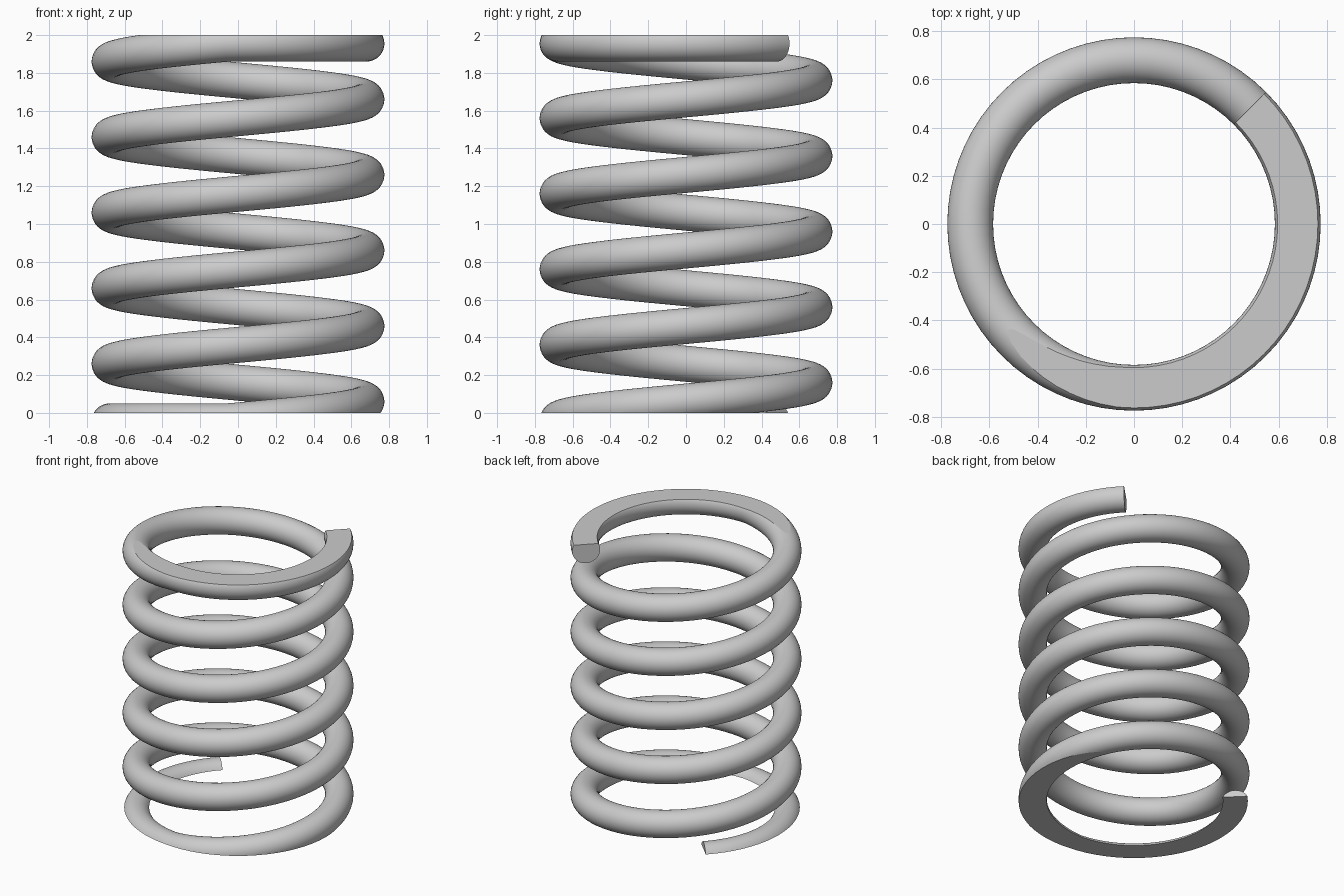
import bpy, bmesh
from math import sin, cos, radians, pi, hypot
from mathutils import Vector

if "Cube" in bpy.data.objects:
    bpy.data.objects.remove(bpy.data.objects["Cube"])

COIL_R, WIRE_R = 0.68, 0.095       # coil centreline radius, wire radius
PITCH, SIDES, STEP = 0.40, 40, 5   # rise per turn, wire sides, degrees per ring
START, END = -225, 1845            # wire ends in degrees
Z_LOW, Z_HIGH = -0.045, 1.955      # centreline heights of the closed end coils
HEIGHT = 2.0


def wire_height(deg):
    return min(max(0.06 + PITCH * deg / 360, Z_LOW), Z_HIGH)


def ring(bm, deg):
    """Circle of wire perpendicular to the coil path."""
    a = radians(deg)
    radial = Vector((cos(a), sin(a), 0))
    slope = (wire_height(deg + STEP) - wire_height(deg - STEP)) / radians(2 * STEP)
    tangent = Vector((-sin(a) * COIL_R, cos(a) * COIL_R, slope)).normalized()
    up = radial.cross(tangent)
    centre = radial * COIL_R + Vector((0, 0, wire_height(deg)))
    return [bm.verts.new(centre + WIRE_R * (radial * cos(t) + up * sin(t)))
            for t in (2 * pi * i / SIDES for i in range(SIDES))]


# Sweep the wire along the coil
bm = bmesh.new()
rings = [ring(bm, d) for d in range(START, END + 1, STEP)]
for a, b in zip(rings, rings[1:]):
    for i in range(SIDES):
        j = (i + 1) % SIDES
        bm.faces.new((a[i], a[j], b[j], b[i]))
bm.faces.new(rings[0])
bm.faces.new(rings[-1])

# Grind both ends flat
for z, n in ((0, -1), (HEIGHT, 1)):
    cut = bmesh.ops.bisect_plane(bm, geom=bm.verts[:] + bm.edges[:] + bm.faces[:],
                                 plane_co=(0, 0, z), plane_no=(0, 0, n),
                                 clear_outer=True)
    edges = [e for e in cut["geom_cut"]
             if isinstance(e, bmesh.types.BMEdge) and e.is_boundary]
    for e in edges:
        e.smooth = False
    filled = bmesh.ops.edgeloop_fill(bm, edges=edges)["faces"]
    bmesh.ops.triangulate(bm, faces=filled)
bmesh.ops.recalc_face_normals(bm, faces=bm.faces[:])

mesh = bpy.data.meshes.new("coil_spring")
bm.to_mesh(mesh)
bm.free()
spring = bpy.data.objects.new("coil_spring", mesh)
bpy.context.collection.objects.link(spring)
bpy.context.view_layer.objects.active = spring
spring.select_set(True)
bpy.ops.object.shade_smooth_by_angle(angle=radians(30))
